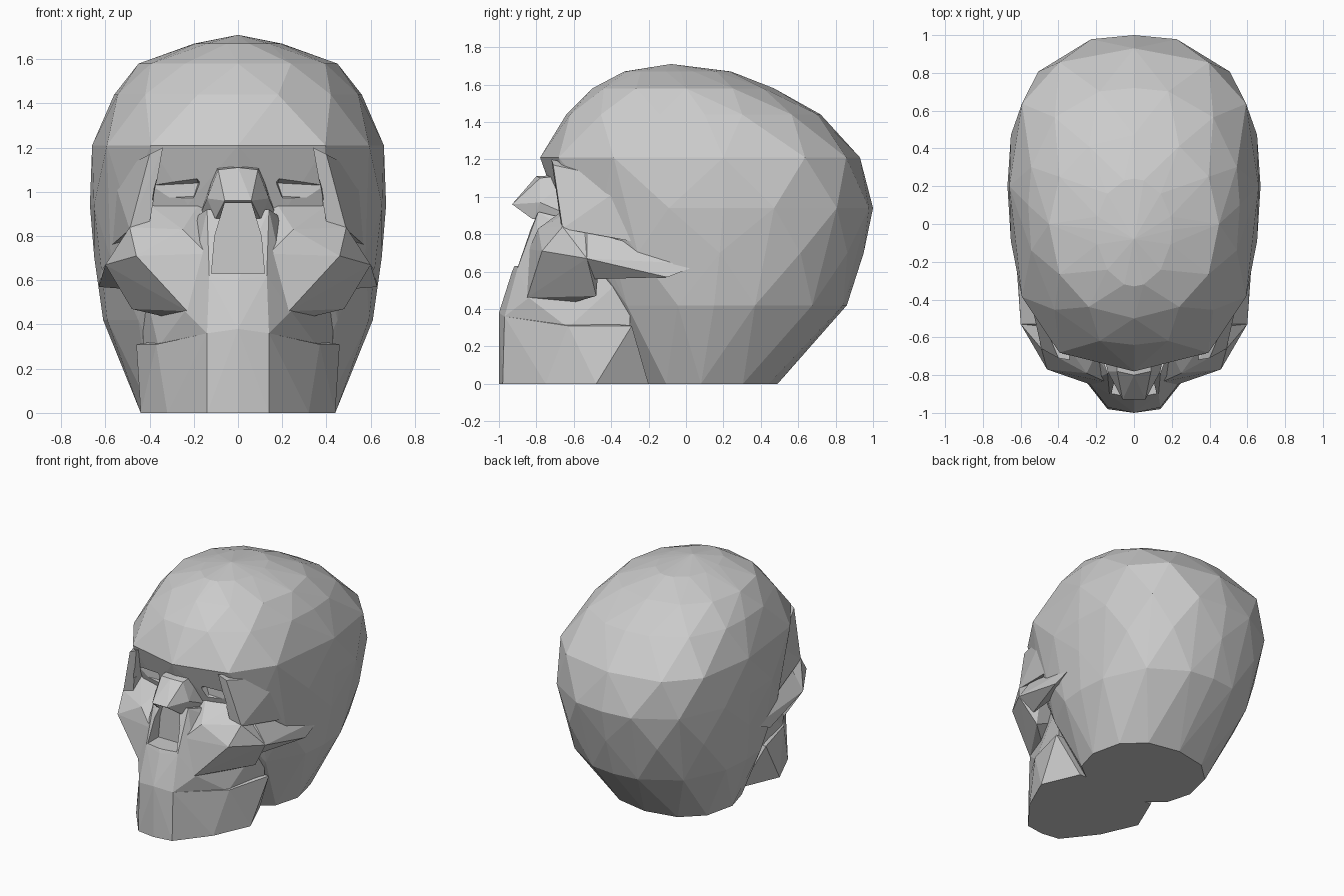
import bpy, bmesh, math


def hull(name, pts, mirror=True, side=1):
    """Faceted solid wrapped round a few control points."""
    bm = bmesh.new()
    pts = [(side * x, y, z) for x, y, z in pts]
    if mirror:
        pts += [(-x, y, z) for x, y, z in pts if abs(x) > 1e-4]
    for p in pts:
        bm.verts.new(p)
    bmesh.ops.convex_hull(bm, input=bm.verts[:])
    loose = [v for v in bm.verts if not v.link_faces]
    bmesh.ops.delete(bm, geom=loose, context='VERTS')
    bmesh.ops.recalc_face_normals(bm, faces=bm.faces[:])
    me = bpy.data.meshes.new(name)
    bm.to_mesh(me)
    bm.free()
    ob = bpy.data.objects.new(name, me)
    bpy.context.collection.objects.link(ob)
    return ob


def combine(base, tool, op):
    """Apply a boolean and discard the tool object."""
    mod = base.modifiers.new(op, 'BOOLEAN')
    mod.operation = op
    mod.solver = 'EXACT'
    mod.object = tool
    dg = bpy.context.evaluated_depsgraph_get()
    me = bpy.data.meshes.new_from_object(base.evaluated_get(dg))
    base.modifiers.clear()
    base.data = me
    bpy.data.objects.remove(tool)


# Cranium rings: z, front y, back y, y of widest point, half width, squareness
rings = [
    (0.00, -0.26, 0.49, 0.08, 0.44, 2.3),
    (0.42, -0.48, 0.86, 0.15, 0.61, 2.3),
    (0.70, -0.60, 0.95, 0.18, 0.65, 2.4),
    (0.94, -0.66, 1.00, 0.20, 0.67, 2.5),
    (1.21, -0.78, 0.93, 0.20, 0.66, 2.7),
    (1.44, -0.64, 0.72, 0.10, 0.56, 2.4),
    (1.58, -0.50, 0.47, 0.00, 0.45, 2.2),
    (1.67, -0.33, 0.24, -0.03, 0.20, 2.0),
]
pts = [(0, -0.08, 1.71)]
N = 12
for i, (z, yf, yb, ym, w, n) in enumerate(rings):
    for k in range(N // 2 + 1):
        a = math.pi * (k + 0.5 * (i % 2)) / (N / 2)
        if a > math.pi:
            continue
        s, c = abs(math.sin(a)) ** (2 / n), math.cos(a)
        c = math.copysign(abs(c) ** (2 / n), c)
        pts.append((w * s, ym + c * (yb - ym if c > 0 else ym - yf), z))
    if i % 2:
        pts += [(0, yb, z), (0, yf, z), (w, ym, z)]
skull = hull("skull", pts)

# Jaw
jaw = hull("jaw", [(0, -1, 0), (0.14, -0.98, 0), (0.32, -0.75, 0), (0.44, -0.48, 0),
                   (0, -1, 0.38), (0.14, -0.97, 0.36), (0.37, -0.63, 0.31),
                   (0.46, -0.29, 0.31), (0.32, -0.2, 0)])
# Upper jaw and sides of the nasal opening
maxilla = hull("maxilla", [(0, -1, 0.38), (0.14, -0.97, 0.36), (0.36, -0.63, 0.30),
                           (0.24, -0.84, 0.46), (0.13, -0.90, 0.62), (0, -0.93, 0.60),
                           (0.15, -0.82, 0.75), (0.14, -0.79, 0.92), (0.43, -0.3, 0.28),
                           (0.43, -0.3, 0.60), (0.25, -0.5, 0.85)])
# Nasal bridge
nose = hull("nose_bridge", [(0, -0.80, 1.11), (0.09, -0.78, 1.10), (0.06, -0.93, 0.96),
                            (0.14, -0.78, 0.97), (0.17, -0.62, 0.9), (0.10, -0.82, 0.88),
                            (0.1, -0.6, 1.12)])
for part in (jaw, maxilla, nose):
    combine(skull, part, 'UNION')

for s in (1, -1):
    # Cheekbone and floor of the eye socket
    cheek = hull("cheekbone", [(0.60, -0.53, 0.67), (0.46, -0.77, 0.71), (0.23, -0.85, 0.46),
                               (0.31, -0.62, 0.43), (0.48, -0.48, 0.47), (0.14, -0.84, 0.72),
                               (0.25, -0.79, 0.83), (0.49, -0.66, 0.84), (0.2, -0.5, 0.6),
                               (0.45, -0.45, 0.85), (0.16, -0.6, 0.97), (0.40, -0.58, 0.94)],
                 False, s)
    # Arch running back to the temple
    arch = hull("cheek_arch", [(0.60, -0.53, 0.67), (0.50, -0.6, 0.70), (0.5, -0.5, 0.56),
                               (0.63, -0.10, 0.57), (0.62, 0.08, 0.64), (0.5, -0.1, 0.6),
                               (0.5, -0.53, 0.82)], False, s)
    # Outer rim of the eye socket, blended back into the temple
    rim = hull("socket_rim", [(0.49, -0.66, 0.83), (0.40, -0.67, 0.86), (0.43, -0.66, 1.06),
                              (0.40, -0.71, 1.17), (0.34, -0.72, 1.2), (0.36, -0.5, 1.15),
                              (0.57, -0.3, 1.08), (0.57, -0.28, 0.76), (0.42, -0.5, 0.80)],
               False, s)
    for part in (cheek, arch, rim):
        combine(skull, part, 'UNION')
    # Eye socket recess
    socket = hull("socket_cutter", [(0.15, -1.0, 0.99), (0.14, -1.0, 1.08), (0.22, -1.0, 1.17),
                                    (0.36, -1.0, 1.15), (0.42, -1.0, 0.95), (0.38, -1.0, 0.87),
                                    (0.24, -1.0, 0.87), (0.18, -0.63, 1.04), (0.37, -0.62, 1.03),
                                    (0.38, -0.62, 0.97), (0.20, -0.63, 0.98)], False, s)
    combine(skull, socket, 'DIFFERENCE')

# Nasal opening
opening = hull("nose_cutter", [(x, y, z) for y in (-1.1, -0.77)
                               for x, z in ((0.06, 0.95), (0.105, 0.80), (0.12, 0.63))])
combine(skull, opening, 'DIFFERENCE')
